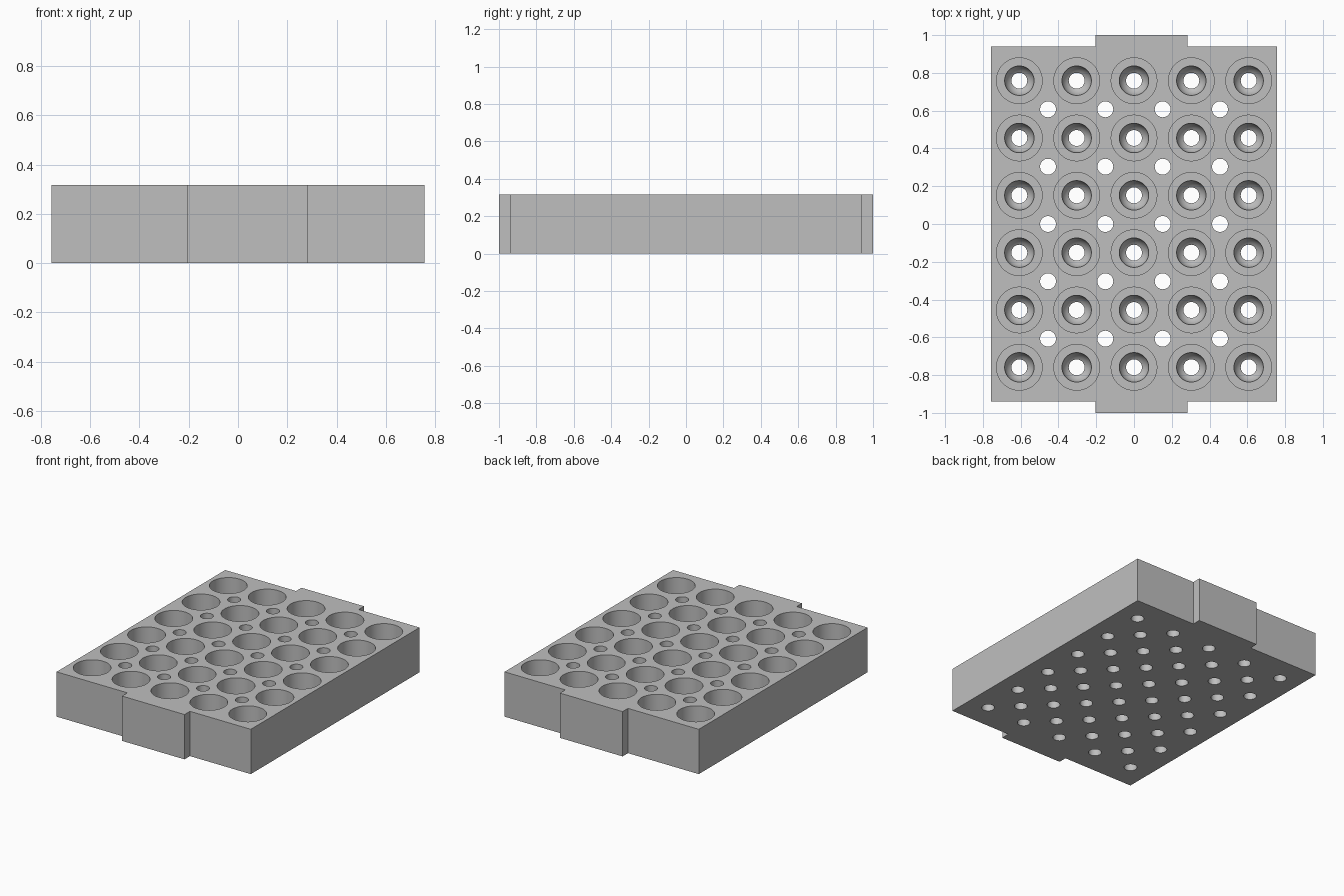
import bpy, bmesh, math

if "Cube" in bpy.data.objects:
    bpy.data.objects.remove(bpy.data.objects["Cube"], do_unlink=True)

HEIGHT = 0.316
PITCH = 0.3035
SEGMENTS = 48

grey = bpy.data.materials.new("plain grey")
grey.use_nodes = True
grey.diffuse_color = (0.52, 0.52, 0.52, 1)
grey.node_tree.nodes["Principled BSDF"].inputs["Base Color"].default_value = grey.diffuse_color


def make_object(name, bm):
    bmesh.ops.recalc_face_normals(bm, faces=bm.faces)
    mesh = bpy.data.meshes.new(name)
    bm.to_mesh(mesh)
    bm.free()
    mesh.materials.append(grey)
    obj = bpy.data.objects.new(name, mesh)
    bpy.context.collection.objects.link(obj)
    return obj


def revolve(bm, profile, x, y):
    """Closed round solid from (radius, z) pairs, bottom to top."""
    rings = []
    for r, z in profile:
        rings.append([bm.verts.new((x + r * math.cos(a), y + r * math.sin(a), z))
                      for a in (math.tau * i / SEGMENTS for i in range(SEGMENTS))])
    for low, high in zip(rings, rings[1:]):
        for i in range(SEGMENTS):
            j = (i + 1) % SEGMENTS
            bm.faces.new((low[i], low[j], high[j], high[i]))
    bm.faces.new(rings[0][::-1])
    bm.faces.new(rings[-1])


# Block with an off-centre tab on the front and back
half_x, half_y, end_y = 0.758, 0.94, 1.0
tab_left, tab_right = -0.205, 0.283
edge = [(-half_x, -half_y), (tab_left, -half_y), (tab_left, -end_y),
        (tab_right, -end_y), (tab_right, -half_y), (half_x, -half_y)]
outline = edge + [(x, -y) for x, y in reversed(edge)]
bm = bmesh.new()
base = bm.faces.new([bm.verts.new((x, y, 0)) for x, y in outline])
top = bmesh.ops.extrude_face_region(bm, geom=[base])["geom"]
bmesh.ops.translate(bm, vec=(0, 0, HEIGHT),
                    verts=[v for v in top if isinstance(v, bmesh.types.BMVert)])
block = make_object("rack_block", bm)

# Wide pockets with a flat ledge, a rounded seat and a drain hole
drain_r, seat_r, pocket_r, ledge_z = 0.042, 0.078, 0.121, 0.12
start = math.acos(drain_r / seat_r)
seat = [(seat_r * math.cos(start * (1 - k / 8)),
         ledge_z - seat_r * math.sin(start * (1 - k / 8))) for k in range(9)]
pocket = [(drain_r, -0.1)] + seat + [(pocket_r, ledge_z), (pocket_r, HEIGHT + 0.1)]
bm = bmesh.new()
for col in range(5):
    for row in range(6):
        revolve(bm, pocket, (col - 2) * PITCH, (row - 2.5) * PITCH)

# Plain through holes between the pockets
for col in range(4):
    for row in range(5):
        revolve(bm, [(drain_r, -0.1), (drain_r, HEIGHT + 0.1)],
                (col - 1.5) * PITCH, (row - 2) * PITCH)
cutter = make_object("hole_cutter", bm)
cutter.hide_render = True

# Cut the holes and shade the round walls smoothly
cut = block.modifiers.new("holes", "BOOLEAN")
cut.operation = "DIFFERENCE"
cut.solver = "EXACT"
cut.object = cutter
bpy.ops.object.select_all(action="DESELECT")
block.select_set(True)
bpy.context.view_layer.objects.active = block
bpy.ops.object.modifier_apply(modifier=cut.name)
bpy.data.objects.remove(cutter, do_unlink=True)
bpy.ops.object.shade_smooth_by_angle(angle=math.radians(30))
